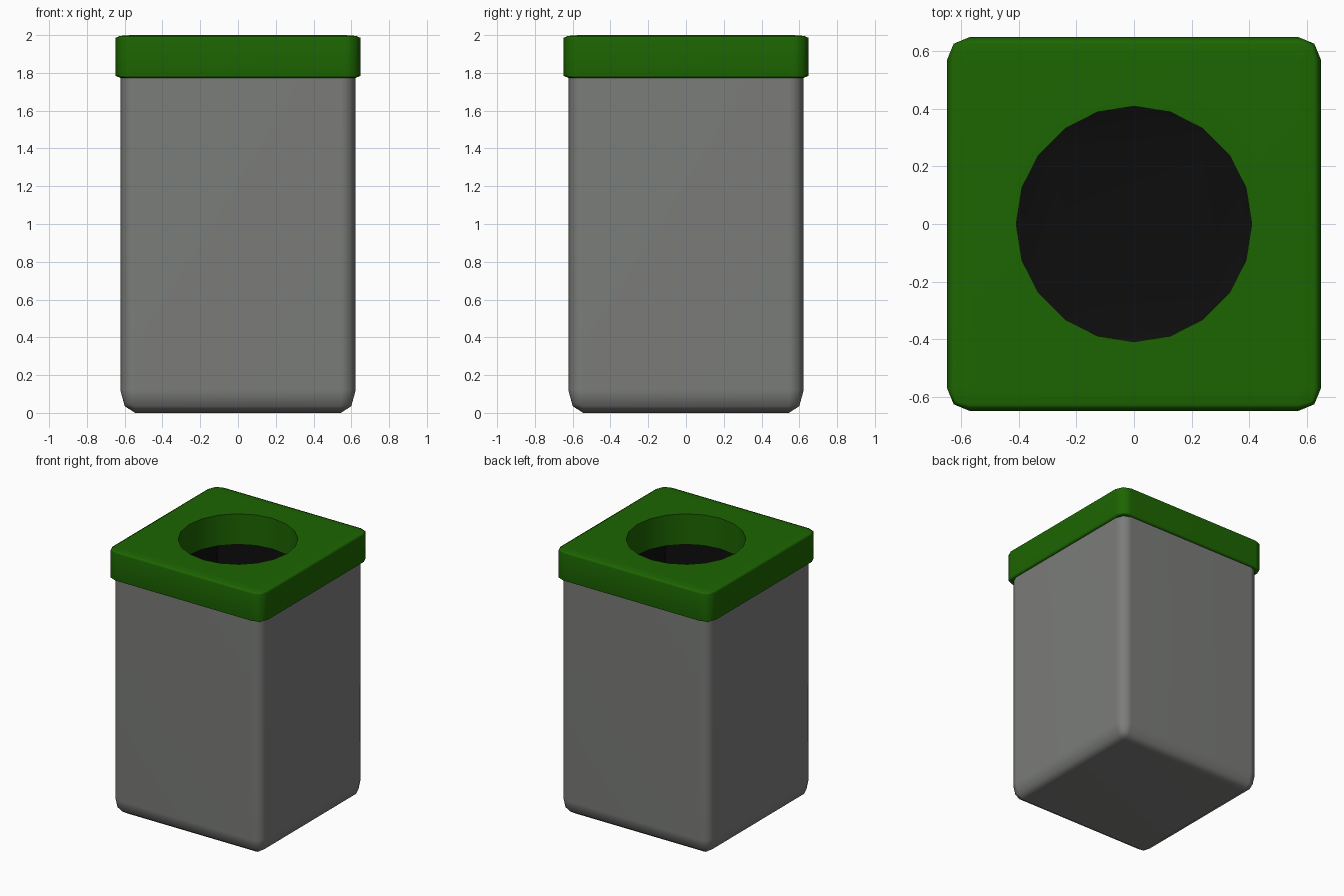
import bpy, bmesh, math

if "Cube" in bpy.data.objects:
    bpy.data.objects.remove(bpy.data.objects["Cube"])


def material(name, colour):
    mat = bpy.data.materials.new(name)
    mat.diffuse_color = (*colour, 1)
    mat.use_nodes = True
    mat.node_tree.nodes["Principled BSDF"].inputs["Base Color"].default_value = mat.diffuse_color
    return mat


def make_object(name, bm, mat):
    mesh = bpy.data.meshes.new(name)
    bm.to_mesh(mesh)
    bm.free()
    mesh.materials.append(mat)
    obj = bpy.data.objects.new(name, mesh)
    bpy.context.collection.objects.link(obj)
    return obj


def stretch(bm, half, z0, z1):
    """Stretch a unit cube to a square block between two heights."""
    for v in bm.verts:
        v.co.x *= 2 * half
        v.co.y *= 2 * half
        v.co.z = z0 + (v.co.z + 0.5) * (z1 - z0)


def rounded_box(name, half, z0, z1, bevel, mat, cut=None):
    """Unit cube bevelled before it is stretched; 'cut' leaves it open at that height."""
    bm = bmesh.new()
    bmesh.ops.create_cube(bm, size=1)
    bmesh.ops.bevel(bm, geom=bm.edges[:], offset=bevel, offset_type='OFFSET',
                    segments=2, profile=0.5, affect='EDGES')
    stretch(bm, half, z0, z1)
    if cut:
        bmesh.ops.bisect_plane(bm, geom=bm.verts[:] + bm.edges[:] + bm.faces[:],
                               plane_co=(0, 0, cut), plane_no=(0, 0, 1), clear_outer=True)
    return make_object(name, bm, mat)


def finish(obj):
    """Smooth the rounded edges while the flat sides stay flat."""
    bpy.ops.object.select_all(action='DESELECT')
    obj.select_set(True)
    bpy.context.view_layer.objects.active = obj
    for mod in list(obj.modifiers):
        bpy.ops.object.modifier_apply(modifier=mod.name)
    bpy.ops.object.shade_smooth_by_angle(angle=math.radians(65))
    wn = obj.modifiers.new("weighted_normals", 'WEIGHTED_NORMAL')
    wn.keep_sharp = True


green = material("green", (0.012, 0.131, 0.0005))
black = material("black", (0.004, 0.004, 0.004))
grey = material("dark_grey", (0.198, 0.205, 0.194))

# Bin body, its open top tucked into the lid
finish(rounded_box("bin_body", 0.623, 0.0, 1.93, 0.063, grey, cut=1.79))

# Dark liner seen through the opening: open box with a rounded floor
bm = bmesh.new()
bmesh.ops.create_cube(bm, size=1)
stretch(bm, 0.57, 0.05, 1.79)
bmesh.ops.delete(bm, geom=[f for f in bm.faces if f.normal.z > 0.5], context='FACES_ONLY')
floor_edges = [e for e in bm.edges if all(v.co.z < 0.1 for v in e.verts)]
bmesh.ops.bevel(bm, geom=floor_edges, offset=0.33, offset_type='OFFSET',
                segments=4, profile=0.5, affect='EDGES')
bmesh.ops.reverse_faces(bm, faces=bm.faces[:])
finish(make_object("inner_liner", bm, black))

# Lid with a twenty-sided opening
lid = rounded_box("lid", 0.648, 1.77, 2.0, 0.0615, green)
bpy.ops.mesh.primitive_cylinder_add(vertices=20, radius=0.408, depth=1, location=(0, 0, 1.9))
cutter = bpy.context.object
cutter.name = "opening_cutter"
cutter.hide_render = True
cutter.data.materials.append(green)
hole = lid.modifiers.new("opening", 'BOOLEAN')
hole.operation = 'DIFFERENCE'
hole.solver = 'EXACT'
hole.object = cutter
finish(lid)
bpy.data.objects.remove(cutter)
